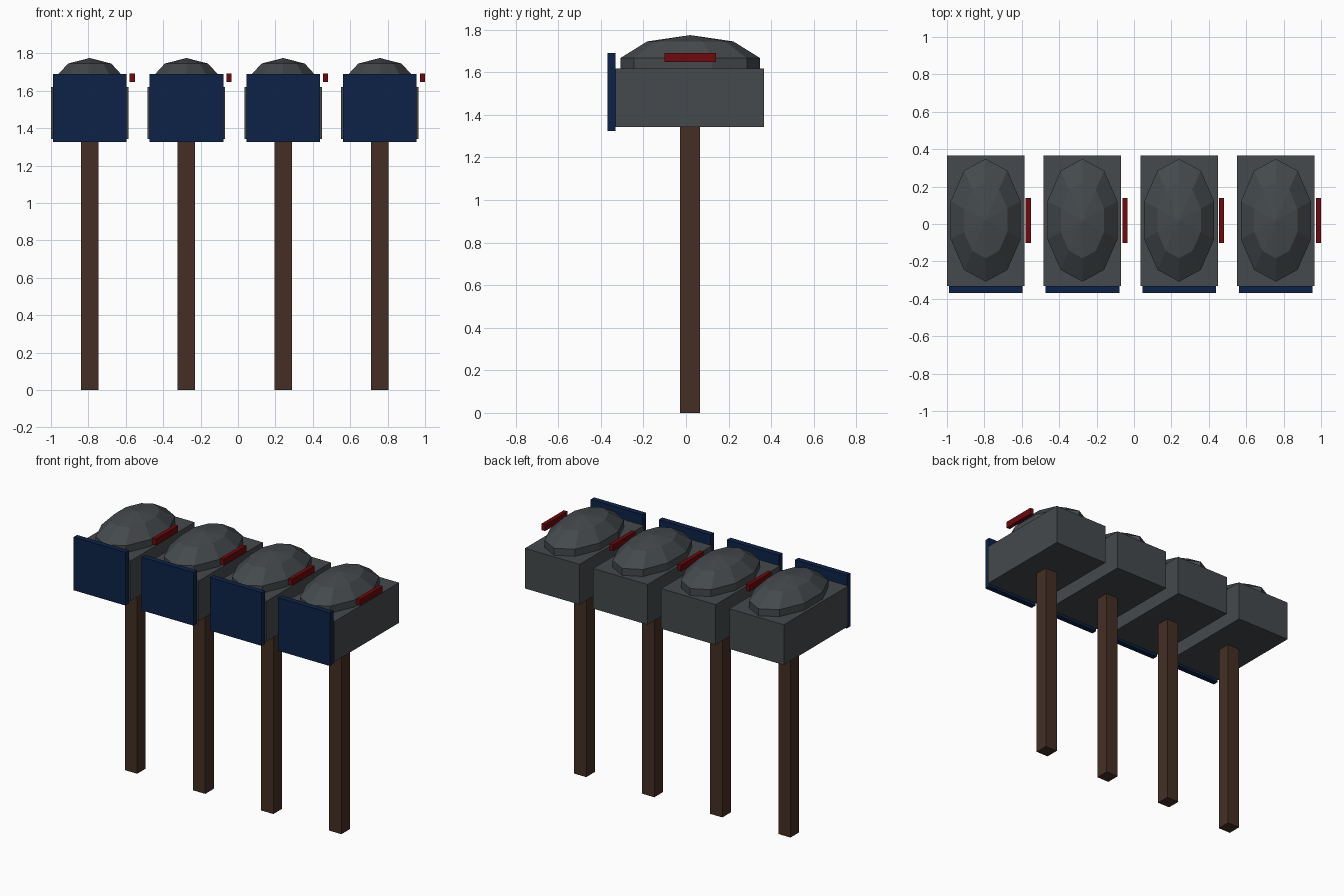
import bpy

if "Cube" in bpy.data.objects:
    bpy.data.objects.remove(bpy.data.objects["Cube"])


def material(name, rgb):
    m = bpy.data.materials.new(name)
    m.diffuse_color = (*rgb, 1.0)
    m.use_nodes = True
    m.node_tree.nodes["Principled BSDF"].inputs["Base Color"].default_value = m.diffuse_color
    return m


GREY = material("slate_grey", (0.058, 0.067, 0.072))
BROWN = material("dark_wood", (0.058, 0.028, 0.018))
NAVY = material("navy_blue", (0.004, 0.016, 0.065))
RED = material("flag_red", (0.155, 0.003, 0.004))


def box(name, x, y, z, mat):
    """Axis-aligned box from (min, max) ranges."""
    ranges = (x, y, z)
    bpy.ops.mesh.primitive_cube_add(size=1, location=[(a + b) / 2 for a, b in ranges])
    ob = bpy.context.object
    ob.name = name
    ob.scale = [b - a for a, b in ranges]
    bpy.ops.object.transform_apply(location=False, rotation=False, scale=True)
    ob.data.materials.append(mat)
    return ob


def dome(name, center, radii, mat):
    """Low-poly stretched sphere, its lower half sunk into the box."""
    bpy.ops.mesh.primitive_uv_sphere_add(segments=10, ring_count=5, radius=1, location=center)
    ob = bpy.context.object
    ob.name = name
    ob.scale = radii
    bpy.ops.object.transform_apply(location=False, rotation=False, scale=True)
    ob.data.materials.append(mat)
    return ob


# Row of four identical mailboxes
for i in range(4):
    cx = -0.793 + i * 0.5172
    n = i + 1
    # Square wooden post
    box(f"post_{n}", (cx - 0.0465, cx + 0.0465), (-0.028, 0.065), (0, 1.36), BROWN)
    # Mailbox body and faceted lid
    box(f"mailbox_body_{n}", (cx - 0.207, cx + 0.207), (-0.331, 0.367), (1.343, 1.619), GREY)
    dome(f"mailbox_lid_{n}", (cx, 0.02, 1.619), (0.207, 0.345, 0.156), GREY)
    # Front door plate
    box(f"door_{n}", (cx - 0.197, cx + 0.197), (-0.369, -0.331), (1.325, 1.69), NAVY)
    # Signal flag on the right side
    box(f"flag_{n}", (cx + 0.214, cx + 0.241), (-0.102, 0.14), (1.648, 1.692), RED)
